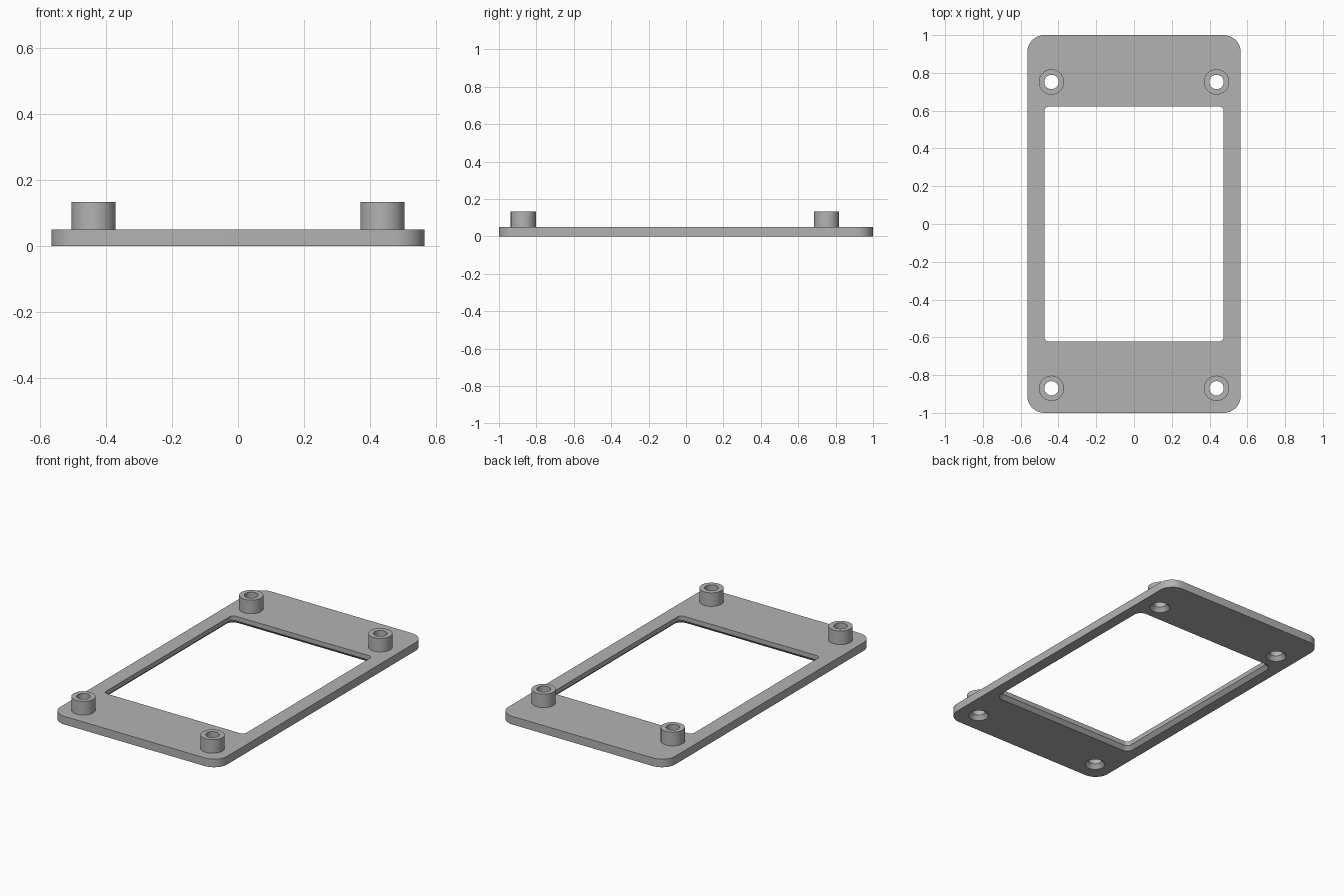
import bpy, bmesh
from math import cos, sin, pi

cube = bpy.data.objects.get("Cube")
if cube:
    bpy.data.objects.remove(cube)

THICK, TOP = 0.05, 0.133          # plate thickness, standoff height
BOSS_R, HOLE_R, SINK_R = 0.067, 0.038, 0.058
HOLES = [(x, y) for x in (-0.437, 0.437) for y in (-0.87, 0.752)]

grey = bpy.data.materials.new("Plain grey")
grey.use_nodes = True
grey.diffuse_color = (0.45, 0.45, 0.45, 1)
grey.node_tree.nodes["Principled BSDF"].inputs["Base Color"].default_value = grey.diffuse_color


def rounded_rect(hx, hy, r, steps=10):
    """Outline of a rectangle with rounded corners."""
    pts = []
    for k, (sx, sy) in enumerate([(1, 1), (-1, 1), (-1, -1), (1, -1)]):
        for i in range(steps + 1):
            a = (k + i / steps) * pi / 2
            pts.append((sx * (hx - r) + r * cos(a), sy * (hy - r) + r * sin(a)))
    return pts


def circle(centre, r, n=48):
    return [(centre[0] + r * cos(2 * pi * i / n), centre[1] + r * sin(2 * pi * i / n))
            for i in range(n)]


def add_wall(bm, levels):
    """Join a stack of (outline, height) levels; return the rings of vertices."""
    rings = [[bm.verts.new((x, y, z)) for x, y in pts] for pts, z in levels]
    for a, b in zip(rings, rings[1:]):
        for i in range(len(a)):
            j = (i + 1) % len(a)
            bm.faces.new((a[i], a[j], b[j], b[i]))
    return rings


def fill(bm, rings):
    """Flat face bounded by the first ring, with the other rings as holes."""
    edges = []
    for ring in rings:
        for a, b in zip(ring, ring[1:] + ring[:1]):
            edges.append(bm.edges.get((a, b)) or bm.edges.new((a, b)))
    bmesh.ops.triangle_fill(bm, edges=edges, use_beauty=True, normal=(0, 0, 1))


def finish(bm, name):
    bmesh.ops.recalc_face_normals(bm, faces=bm.faces)
    mesh = bpy.data.meshes.new(name)
    bm.to_mesh(mesh)
    bm.free()
    mesh.materials.append(grey)
    obj = bpy.data.objects.new(name, mesh)
    bpy.context.collection.objects.link(obj)
    bpy.ops.object.select_all(action='DESELECT')
    obj.select_set(True)
    bpy.context.view_layer.objects.active = obj
    bpy.ops.object.shade_smooth_by_angle(angle=pi / 6)


# Frame plate: rounded outer edge, window chamfered underneath, countersunk holes
bm = bmesh.new()
walls = [
    add_wall(bm, [(rounded_rect(0.565, 1.0, 0.09), z) for z in (0, THICK)]),
    add_wall(bm, [(rounded_rect(0.497, 0.644, 0.047), 0),
                  (rounded_rect(0.475, 0.622, 0.025), 0.022),
                  (rounded_rect(0.475, 0.622, 0.025), THICK)]),
]
sinks = [add_wall(bm, [(circle(c, SINK_R), 0), (circle(c, HOLE_R), 0.025),
                       (circle(c, HOLE_R), THICK)]) for c in HOLES]
fill(bm, [w[0] for w in walls + sinks])
fill(bm, [w[-1] for w in walls + sinks])
finish(bm, "frame_plate")

# Tubular standoffs above each hole
for c, name in zip(HOLES, ("front_right", "back_right", "front_left", "back_left")):
    bm = bmesh.new()
    add_wall(bm, [(circle(c, HOLE_R), THICK), (circle(c, HOLE_R), TOP),
                  (circle(c, BOSS_R), TOP), (circle(c, BOSS_R), THICK)])
    finish(bm, name + "_standoff")
